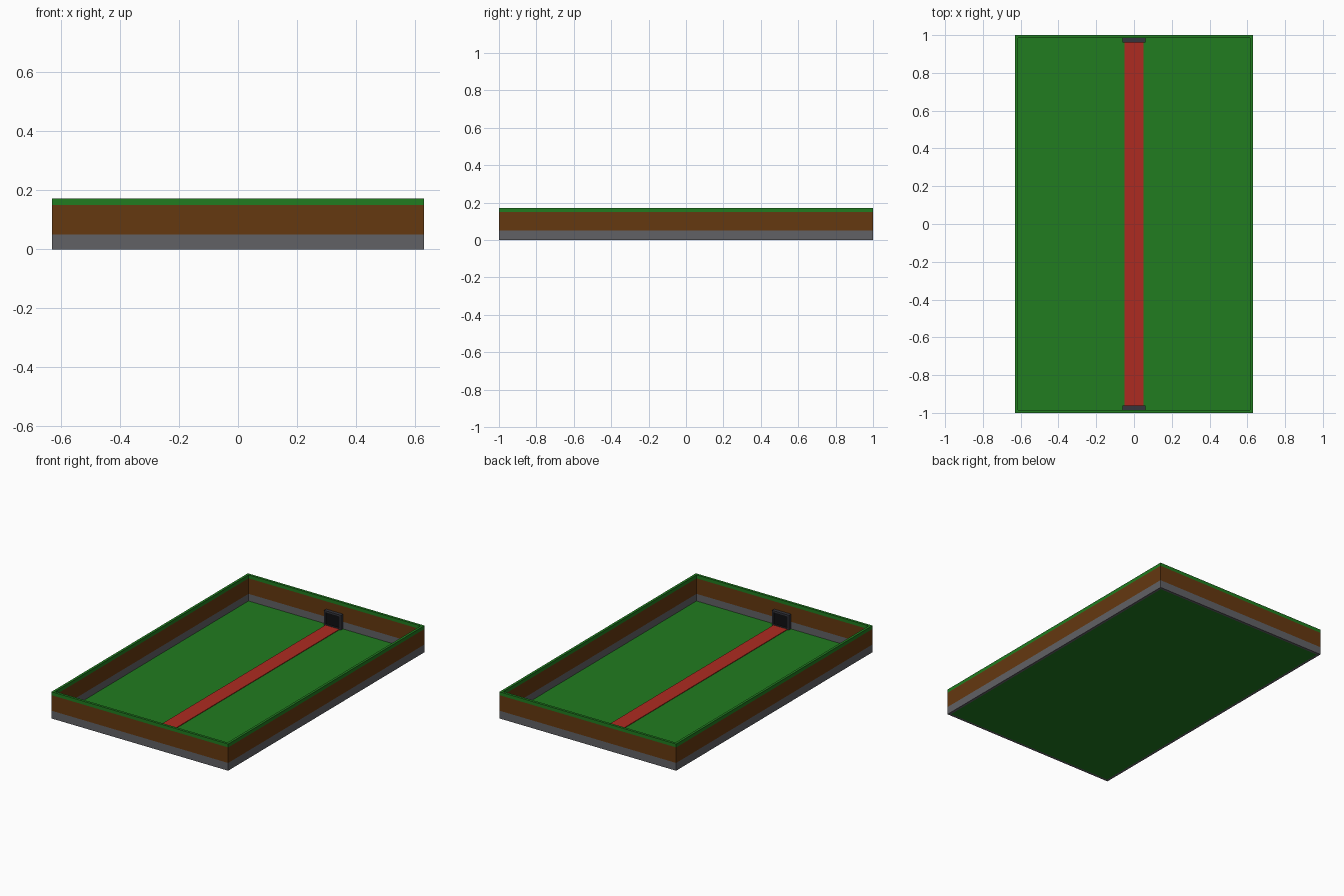
import bpy, bmesh

if "Cube" in bpy.data.objects:
    bpy.data.objects.remove(bpy.data.objects["Cube"])


def material(name, rgb):
    m = bpy.data.materials.new(name)
    m.diffuse_color = (*rgb, 1)
    m.use_nodes = True
    m.node_tree.nodes["Principled BSDF"].inputs["Base Color"].default_value = m.diffuse_color
    return m


GREEN = material("grass_green", (0.015, 0.20, 0.014))
BROWN = material("wood_brown", (0.13, 0.04, 0.005))
STONE = material("stone_grey", (0.12, 0.12, 0.13))
RED = material("track_red", (0.42, 0.024, 0.015))
DARK = material("gate_grey", (0.035, 0.035, 0.045))
BLACK = material("gate_black", (0.005, 0.005, 0.006))

X, Y, T = 0.63, 1.0, 0.016   # outer half sizes and wall thickness


def finish(name, bm, mat):
    bmesh.ops.recalc_face_normals(bm, faces=bm.faces)
    me = bpy.data.meshes.new(name)
    bm.to_mesh(me)
    bm.free()
    me.materials.append(mat)
    ob = bpy.data.objects.new(name, me)
    bpy.context.collection.objects.link(ob)
    return ob


def box(name, x, y, z, mat):
    """Box from (min, max) ranges on each axis."""
    bm = bmesh.new()
    bmesh.ops.create_cube(bm, size=1)
    for v in bm.verts:
        v.co = [r[0] if c < 0 else r[1] for c, r in zip(v.co, (x, y, z))]
    return finish(name, bm, mat)


def ring(name, z0, z1, mat):
    """Rectangular wall band around the whole field."""
    bm = bmesh.new()
    loops = []
    for inset, z in ((0, z0), (0, z1), (T, z1), (T, z0)):
        loops.append([bm.verts.new((sx * (X - inset), sy * (Y - inset), z))
                      for sx, sy in ((-1, -1), (1, -1), (1, 1), (-1, 1))])
    for i in range(4):
        a, b = loops[i], loops[(i + 1) % 4]
        for k in range(4):
            n = (k + 1) % 4
            bm.faces.new((a[k], a[n], b[n], b[k]))
    return finish(name, bm, mat)


# wall bands: stone foot, wooden wall, green cap
ring("wall_foot", 0, 0.05, STONE)
ring("wall_middle", 0.05, 0.15, BROWN)
ring("wall_cap", 0.15, 0.172, GREEN)

# floor and centre track
box("floor", (-X + T, X - T), (-Y + T, Y - T), (0, 0.004), GREEN)
box("centre_track", (-0.05, 0.05), (-0.963, 0.963), (0.004, 0.008), RED)

# gate at each end: frame with recessed dark panel
for s, end in ((-1, "front"), (1, "back")):
    def span(a, b):
        return tuple(sorted((s * a, s * b)))
    depth = span(0.962, 0.984)
    for side, label in ((-1, "left"), (1, "right")):
        box(f"{end}_gate_post_{label}", tuple(sorted((side * 0.05, side * 0.06))),
            depth, (0.004, 0.10), DARK)
    box(f"{end}_gate_lintel", (-0.05, 0.05), depth, (0.09, 0.10), DARK)
    box(f"{end}_gate_sill", (-0.05, 0.05), depth, (0.004, 0.014), DARK)
    box(f"{end}_gate_panel", (-0.05, 0.05), span(0.966, 0.982), (0.014, 0.09), BLACK)
